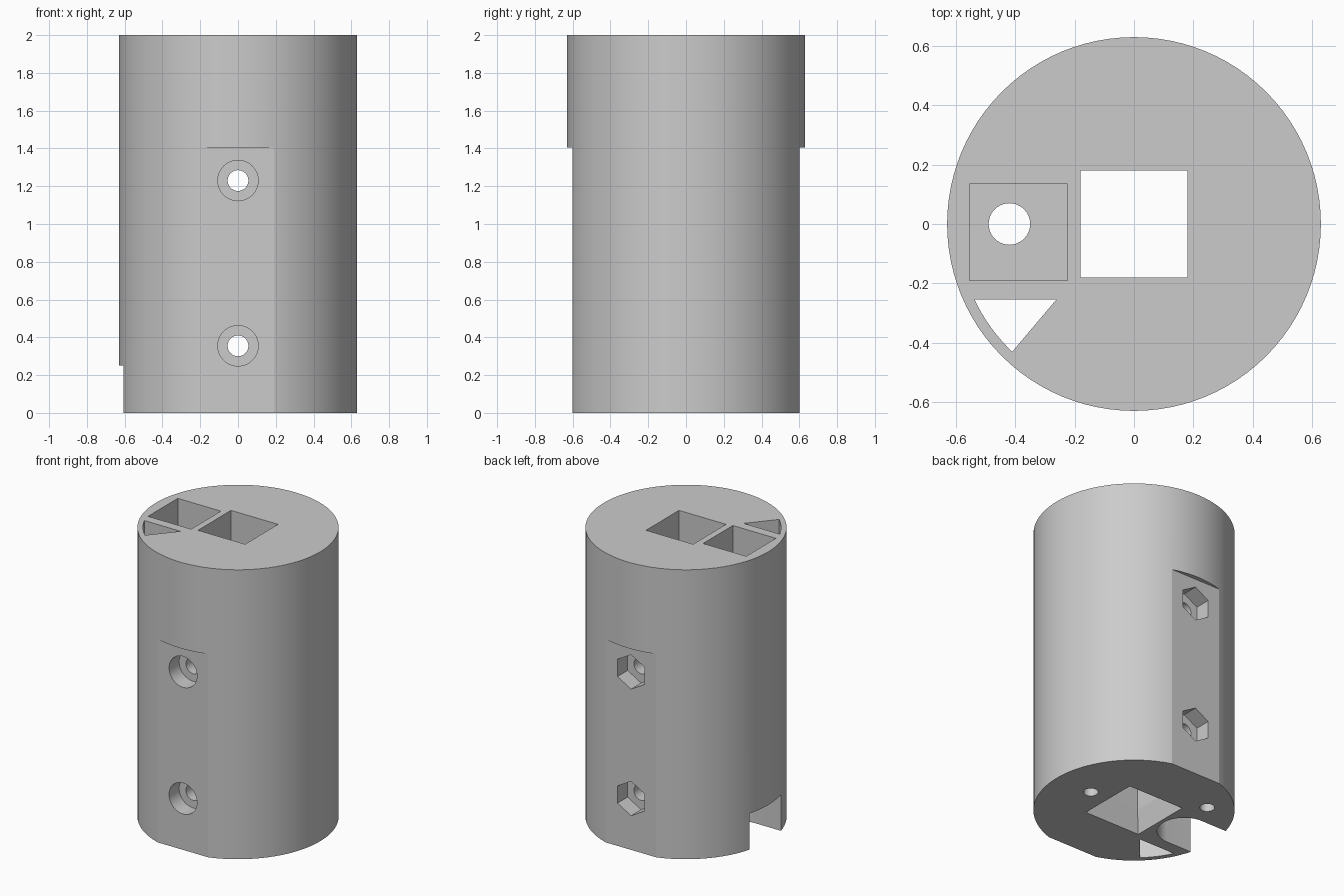
import bpy, bmesh
from math import sin, cos, pi, radians, atan2

cube = bpy.data.objects.get("Cube")
if cube:
    bpy.data.objects.remove(cube, do_unlink=True)

R, H = 0.63, 2.0
BORE = 0.18          # half width of the square bore
BOLT_Z = (0.355, 1.23)

grey = bpy.data.materials.new("light grey")
grey.use_nodes = True
grey.diffuse_color = (0.6, 0.6, 0.6, 1)
for node in grey.node_tree.nodes:
    if node.type == 'BSDF_PRINCIPLED':
        node.inputs["Base Color"].default_value = (0.6, 0.6, 0.6, 1)


def arc(r, a0, a1, n, cx=0, cy=0):
    return [(cx + r * cos(a0 + (a1 - a0) * i / n), cy + r * sin(a0 + (a1 - a0) * i / n))
            for i in range(n + 1)]


def ring(r, n, cx=0, cy=0, turn=0):
    return arc(r, turn, turn + 2 * pi, n, cx, cy)[:-1]


def box(x0, x1, y0, y1):
    return [(x0, y0), (x1, y0), (x1, y1), (x0, y1)]


def prism(name, pts, lo, hi, axis='Z', end_scale=1.0):
    """Extrude an outline along Z, or along Y with the outline in x and z."""
    bm = bmesh.new()

    def place(p, h, s):
        a, b = p[0] * s, p[1] * s
        return bm.verts.new((a, b, h) if axis == 'Z' else (a, h, b))

    bottom = [place(p, lo, 1) for p in pts]
    top = [place(p, hi, end_scale) for p in pts]
    bm.faces.new(bottom)
    bm.faces.new(top)
    for i in range(len(pts)):
        j = (i + 1) % len(pts)
        bm.faces.new((bottom[i], bottom[j], top[j], top[i]))
    bmesh.ops.recalc_face_normals(bm, faces=bm.faces)
    mesh = bpy.data.meshes.new(name)
    bm.to_mesh(mesh)
    bm.free()
    obj = bpy.data.objects.new(name, mesh)
    bpy.context.scene.collection.objects.link(obj)
    mesh.materials.append(grey)
    return obj


body = prism("cylinder_body", ring(R, 96), 0, H)
cutters = []


def cut(*args, **kw):
    obj = prism(*args, **kw)
    obj.hide_render = True
    cutters.append(obj)


# Flats on the front and back, below the collar
cut("front_flat", box(-1, 1, -1, -0.6), -0.2, 1.405)
cut("back_flat", box(-1, 1, 0.6, 1), -0.2, 1.405)

# Square bore with a tapered lead-in at the bottom
cut("square_bore", box(-BORE, BORE, -BORE, BORE), -0.2, H + 0.2)
cut("bore_lead_in", box(-0.225, 0.225, -0.225, 0.225), -0.05, 0.2, end_scale=0.75)

# Square pocket in the top, wire hole and rounded side slot below it
cut("top_pocket", box(-0.555, -0.225, -0.19, 0.135), 1.0, H + 0.2)
cut("wire_hole", ring(0.07, 40, -0.42, 0), 0.1, 1.2)
cut("side_slot", arc(0.17, -pi / 2, pi / 2, 32, -0.41, 0) + [(-0.8, 0.17), (-0.8, -0.17)],
    -0.2, 0.25)

# Three-sided channel whose outer wall follows the cylinder
outer = arc(0.595, atan2(-0.255, -0.54), atan2(-0.43, -0.41), 8)
cut("corner_channel", outer + [(-0.262, -0.255)], -0.2, H + 0.2)

# Bolt holes: round counterbore in front, hexagonal nut pocket behind
for z in BOLT_Z:
    cut("bolt_hole", ring(0.055, 32, 0, z), -1, 1, axis='Y')
    cut("bolt_counterbore", ring(0.107, 48, 0, z), -1, -0.49, axis='Y')
    cut("nut_pocket", ring(0.119, 6, 0, z, pi / 6), 0.49, 1, axis='Y')

# Blind screw holes in the base
for x, y in ((0.353, 0), (-0.33, 0.32)):
    cut("screw_hole", ring(0.047, 32, x, y), -0.2, 0.3)

# Apply every cut, then drop the cutters
bpy.ops.object.select_all(action='DESELECT')
body.select_set(True)
bpy.context.view_layer.objects.active = body
for cutter in cutters:
    mod = body.modifiers.new(cutter.name, 'BOOLEAN')
    mod.operation = 'DIFFERENCE'
    mod.solver = 'EXACT'
    mod.object = cutter
    bpy.ops.object.modifier_apply(modifier=mod.name)
for cutter in cutters:
    bpy.data.objects.remove(cutter, do_unlink=True)

bpy.ops.object.shade_smooth_by_angle(angle=radians(12))
